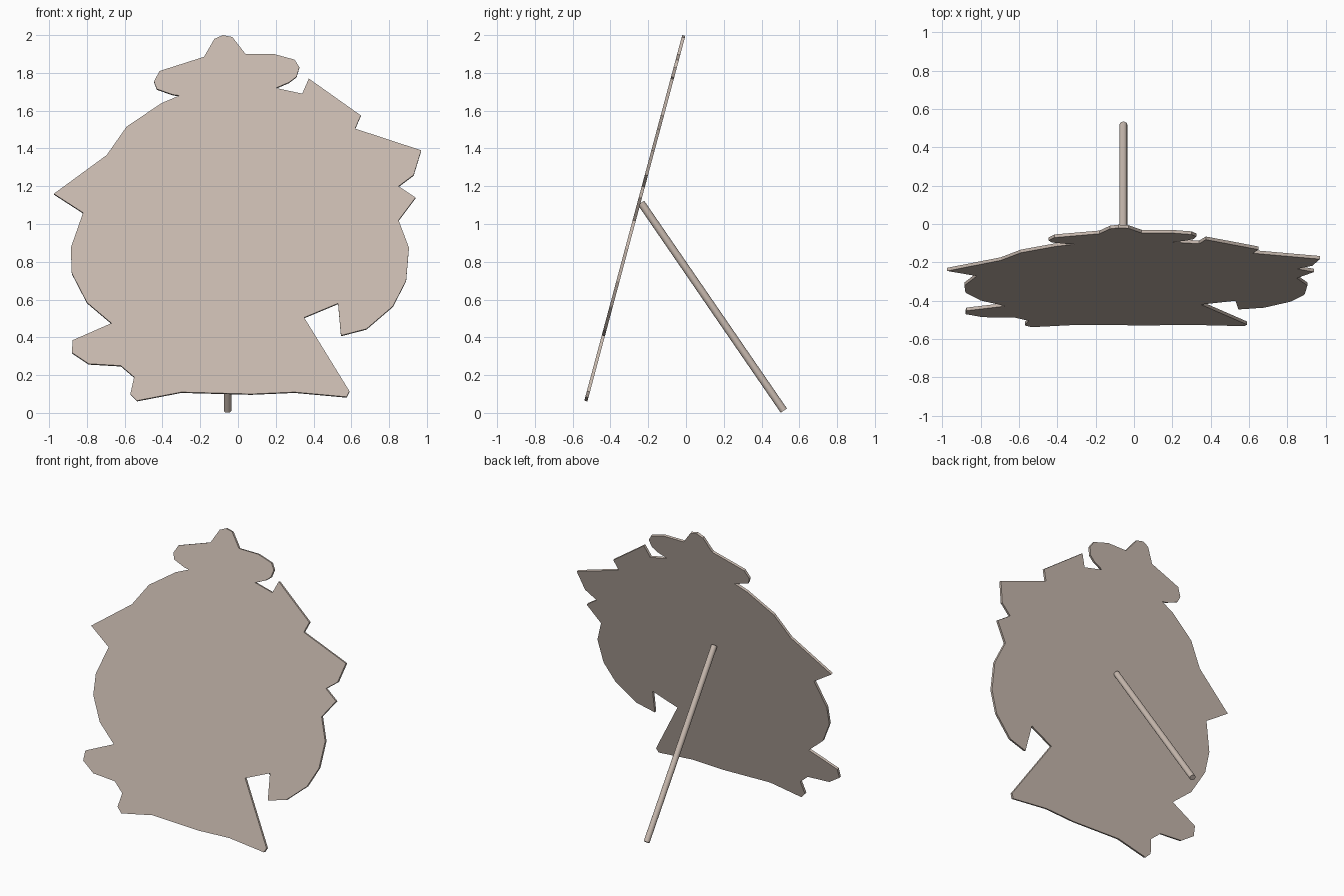
import bpy
import bmesh
import math
from mathutils import Vector

default_cube = bpy.data.objects.get("Cube")
if default_cube:
    bpy.data.objects.remove(default_cube, do_unlink=True)

LEAN = math.radians(15)
THICKNESS = 0.017
TOP_FRONT = Vector((0, -0.02, 2))


def make_material(name, colour):
    material = bpy.data.materials.new(name)
    material.use_nodes = True
    material.diffuse_color = colour
    shader = next(node for node in material.node_tree.nodes
                  if node.type == "BSDF_PRINCIPLED")
    shader.inputs["Base Color"].default_value = colour
    return material


def leaning_point(x, z):
    """Put a point of the outline on the front of the leaning board."""
    drop = TOP_FRONT.z - z
    return Vector((x, TOP_FRONT.y - drop * math.tan(LEAN), z))


def build_board(name, outline, material):
    """Fill the outline and thicken it backwards, square to its face."""
    bm = bmesh.new()
    front = bm.faces.new([bm.verts.new(leaning_point(x, z)) for x, z in outline])
    result = bmesh.ops.extrude_face_region(bm, geom=[front], use_keep_orig=True)
    back_verts = [item for item in result["geom"]
                  if isinstance(item, bmesh.types.BMVert)]
    backwards = Vector((0, math.cos(LEAN), -math.sin(LEAN))) * THICKNESS
    bmesh.ops.translate(bm, verts=back_verts, vec=backwards)
    bmesh.ops.recalc_face_normals(bm, faces=bm.faces)
    mesh = bpy.data.meshes.new(name)
    bm.to_mesh(mesh)
    bm.free()
    mesh.materials.append(material)
    board = bpy.data.objects.new(name, mesh)
    bpy.context.collection.objects.link(board)
    return board


def build_rod(name, start, end, radius, material):
    """Stretch a round rod between two points."""
    axis = end - start
    bpy.ops.mesh.primitive_cylinder_add(
        vertices=16, radius=radius, depth=axis.length, location=(start + end) / 2,
        rotation=axis.to_track_quat("Z", "Y").to_euler())
    rod = bpy.context.object
    rod.name = name
    rod.data.materials.append(material)
    bpy.ops.object.shade_smooth_by_angle(angle=math.radians(40))
    return rod


# Outline sections, running clockwise from the top knob
crown_left = [(-.08, 2), (-.03, 1.99), (.04, 1.9), (.19, 1.9), (.3, 1.87),
              (.325, 1.83), (.31, 1.78), (.27, 1.75), (.2, 1.72)]
upper_left = [(.34, 1.69), (.375, 1.77), (.65, 1.575), (.62, 1.505), (.97, 1.39),
              (.93, 1.26), (.85, 1.2), (.94, 1.14), (.85, 1.02)]
lower_left = [(.905, .875), (.89, .7), (.82, .565), (.68, .445), (.545, .41),
              (.53, .58), (.35, .505), (.59, .115), (.575, .085)]
bottom_edge = [(.3, .11), (.07, .1), (-.3, .11), (-.535, .065), (-.57, .1)]
lower_right = [(-.55, .19), (-.62, .25), (-.79, .26), (-.88, .32), (-.875, .385),
               (-.67, .475), (-.8, .585), (-.88, .74), (-.885, .875), (-.82, 1.06)]
upper_right = [(-.975, 1.16), (-.695, 1.365), (-.59, 1.515), (-.405, 1.64),
               (-.31, 1.68)]
crown_right = [(-.345, 1.685), (-.43, 1.715), (-.445, 1.755), (-.415, 1.81),
               (-.18, 1.885), (-.125, 1.98)]
outline = (crown_left + upper_left + lower_left + bottom_edge
           + lower_right + upper_right + crown_right)

card = make_material("warm beige card", (.58, .49, .43, 1))

# Cut-out board leaning back
build_board("cutout_board", outline, card)

# Rear prop holding the board up
build_rod("support_rod", Vector((-.055, -.238, 1.112)),
          Vector((-.055, .518, .012)), .02, card)
